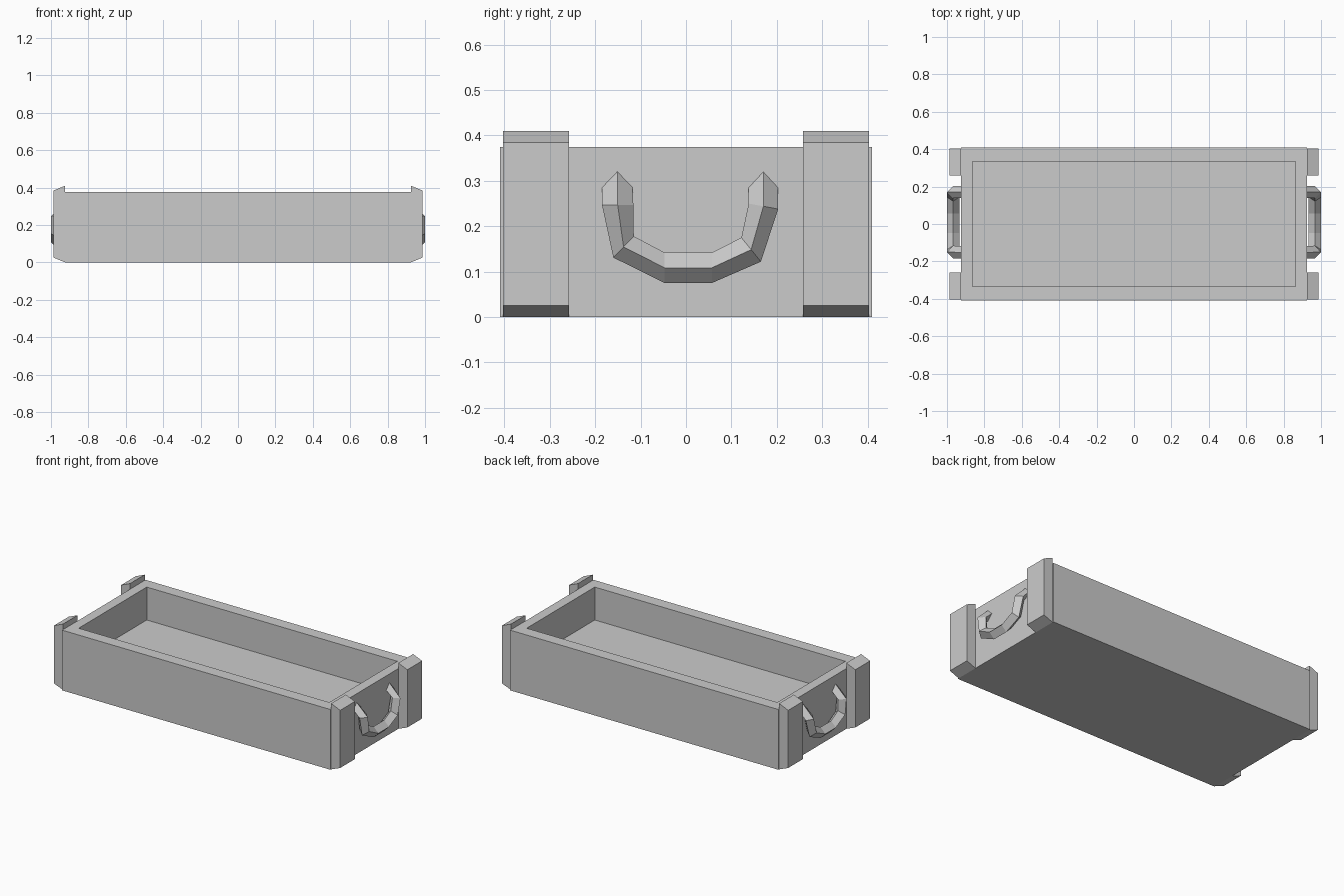
import bpy, bmesh
from mathutils import Vector

if "Cube" in bpy.data.objects:
    bpy.data.objects.remove(bpy.data.objects["Cube"])


def make_object(name, bm, mirror=(False, False, False)):
    bmesh.ops.recalc_face_normals(bm, faces=bm.faces[:])
    mesh = bpy.data.meshes.new(name)
    bm.to_mesh(mesh)
    bm.free()
    ob = bpy.data.objects.new(name, mesh)
    bpy.context.collection.objects.link(ob)
    if any(mirror):
        mod = ob.modifiers.new("Mirror", 'MIRROR')
        mod.use_axis = mirror
        mod.use_mirror_merge = False
    return ob


def loft(bm, rings):
    """Skin a row of equal-length point rings and cap both ends."""
    rows = [[bm.verts.new(p) for p in ring] for ring in rings]
    n = len(rows[0])
    for a, b in zip(rows, rows[1:]):
        for i in range(n):
            j = (i + 1) % n
            bm.faces.new((a[i], a[j], b[j], b[i]))
    bm.faces.new(rows[0])
    bm.faces.new(rows[-1])


def rect(x, y, z):
    return [(-x, -y, z), (x, -y, z), (x, y, z), (-x, y, z)]


# Open tray: outside walls, flat rim, inside walls and raised floor
WALL_X, WALL_Y, RIM_Z, FLOOR_Z = 0.924, 0.41, 0.375, 0.17
bm = bmesh.new()
loft(bm, [rect(WALL_X, WALL_Y, 0), rect(WALL_X, WALL_Y, RIM_Z),
          rect(0.863, 0.335, RIM_Z), rect(0.863, 0.335, FLOOR_Z)])
make_object("tray", bm)

# Chamfered corner battens on both ends
profile = [(WALL_X, 0), (0.986, 0.025), (0.986, 0.384), (WALL_X, 0.41)]
bm = bmesh.new()
loft(bm, [[(x, y, z) for x, z in profile] for y in (0.258, 0.403)])
make_object("corner_battens", bm, (True, True, False))

# Drop handles: diamond section swept along a slightly uneven U
# each entry: outer (y, z), inner (y, z)
pairs = [((-0.185, 0.247), (-0.116, 0.247)),
         ((-0.160, 0.131), (-0.115, 0.178)),
         ((-0.047, 0.075), (-0.047, 0.142)),
         ((0.057, 0.075), (0.057, 0.142)),
         ((0.165, 0.122), (0.122, 0.175)),
         ((0.203, 0.238), (0.138, 0.250))]
FRONT_X, BACK_X = 1.0, 0.934


def handle_ring(outer, inner):
    o, i = Vector(outer), Vector(inner)
    m = (o + i) / 2
    mid = (FRONT_X + BACK_X) / 2
    return [(mid, *o), (FRONT_X, *m), (mid, *i), (BACK_X, *m)]


def wall_ring(y_outer, y_inner, z=0.289, r=0.035):
    x, m = 0.92, (y_outer + y_inner) / 2
    return [(x, y_outer, z), (x, m, z + r), (x, y_inner, z), (x, m, z - r)]


bm = bmesh.new()
loft(bm, [wall_ring(-0.185, -0.118)]
     + [handle_ring(o, i) for o, i in pairs]
     + [wall_ring(0.203, 0.138)])
make_object("handles", bm, (True, False, False))
